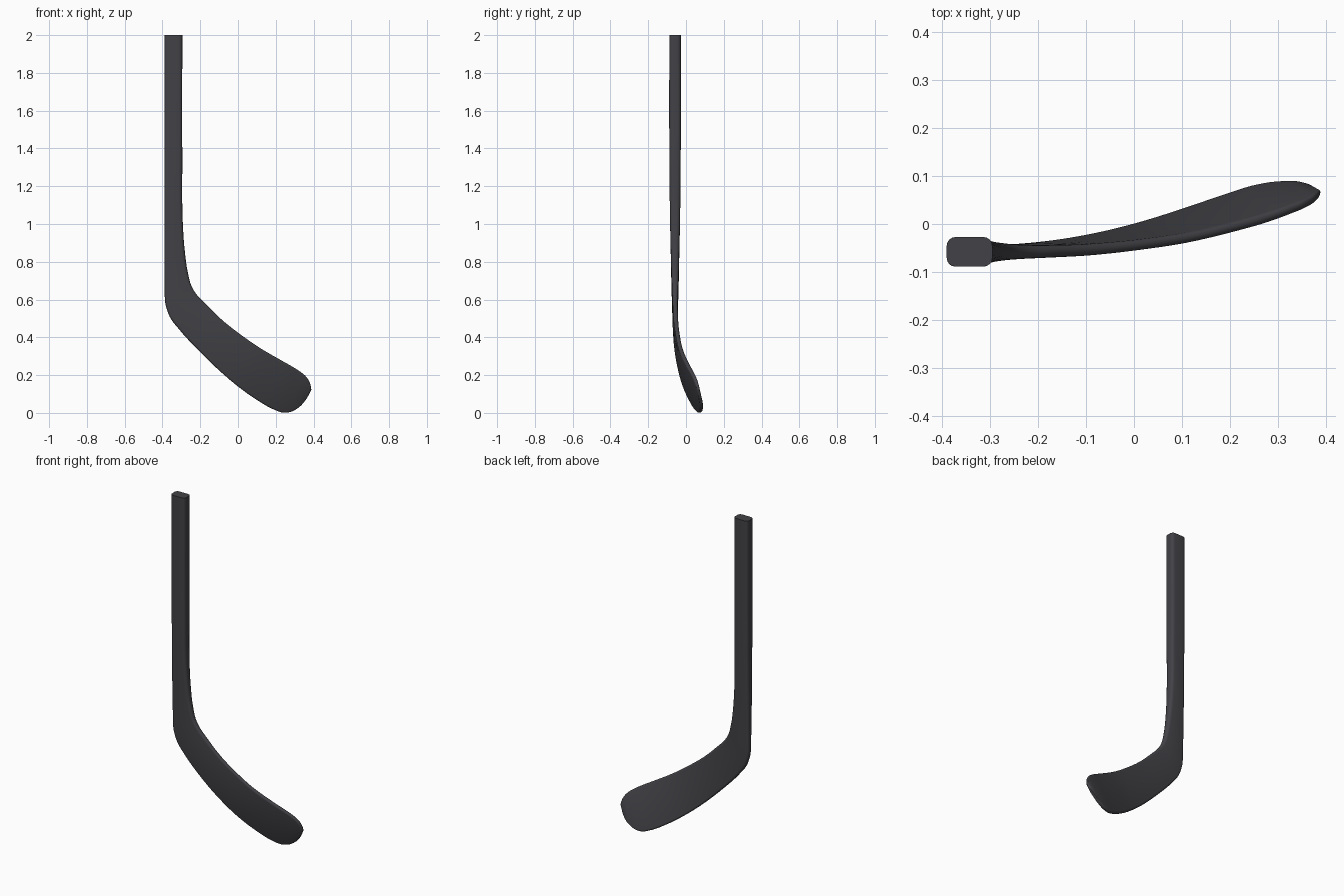
import bpy, bmesh, math
from mathutils import Vector

if "Cube" in bpy.data.objects:
    bpy.data.objects.remove(bpy.data.objects["Cube"])

# Sections: lower/left edge (x, y, z), upper/right edge (x, y, z), thickness
SECTIONS = [
    (-.390, -.058, 2.00, -.295, -.058, 2.00, .061),
    (-.390, -.058, 1.35, -.295, -.058, 1.35, .060),
    (-.390, -.058, 1.02, -.293, -.058, 1.02, .053),
    (-.390, -.058, .800, -.281, -.058, .850, .044),
    (-.388, -.058, .660, -.266, -.058, .745, .038),
    (-.384, -.058, .575, -.247, -.058, .673, .033),
    (-.362, -.058, .510, -.220, -.058, .628, .029),
    (-.310, -.057, .440, -.170, -.057, .575, .026),
    (-.203, -.049, .325, -.080, -.053, .488, .024),
    (-.100, -.032, .225, .020, -.043, .410, .022),
    (.000, -.008, .140, .114, -.029, .345, .022),
    (.114, .028, .060, .220, -.004, .283, .022),
    (.190, .054, .018, .280, .013, .249, .022),
    (.255, .074, .001, .328, .030, .219, .021),
    (.302, .081, .016, .360, .043, .192, .020),
    (.342, .081, .048, .380, .055, .160, .018),
    (.366, .075, .080, .387, .063, .133, .014),
    (.378, .070, .102, .388, .066, .122, .006),
]
STEPS, CORNER = 5, 5


def smooth_rows(rows):
    # Hermite interpolation, spaced by distance between section centres
    centre = [Vector([(r[i] + r[i + 3]) / 2 for i in range(3)]) for r in rows]
    t = [0]
    for a, b in zip(centre, centre[1:]):
        t.append(t[-1] + (b - a).length)
    n = len(rows)

    def slope(i, k):
        if i in (0, n - 1):
            j = min(i, n - 2)
            return (rows[j + 1][k] - rows[j][k]) / (t[j + 1] - t[j])
        h0, h1 = t[i] - t[i - 1], t[i + 1] - t[i]
        d0 = (rows[i][k] - rows[i - 1][k]) / h0
        d1 = (rows[i + 1][k] - rows[i][k]) / h1
        return (d0 * h1 + d1 * h0) / (h0 + h1)

    out = []
    for i in range(n - 1):
        h = t[i + 1] - t[i]
        for s in range(STEPS):
            u = s / STEPS
            out.append([(2*u**3 - 3*u*u + 1) * rows[i][k] + (u**3 - 2*u*u + u) * h * slope(i, k)
                        + (3*u*u - 2*u**3) * rows[i + 1][k] + (u**3 - u*u) * h * slope(i + 1, k)
                        for k in range(7)])
    out.append(list(rows[-1]))
    return out


def ring(row):
    # Rounded rectangle between the two edges
    a, b, th = Vector(row[:3]), Vector(row[3:6]), row[6]
    across = (b - a).normalized()
    y = Vector((0, 1, 0))
    normal = (y - across * y.dot(across)).normalized()
    w, h = (b - a).length / 2, th / 2
    r = min(.018, h * .9, w * .9)
    pts = []
    for q, (sx, sy) in enumerate([(1, 1), (-1, 1), (-1, -1), (1, -1)]):
        for c in range(CORNER):
            ang = (q + c / (CORNER - 1)) * math.pi / 2
            px = sx * (w - r) + r * math.cos(ang)
            py = sy * (h - r) + r * math.sin(ang)
            pts.append((a + b) / 2 + across * px + normal * py)
    return pts


# Shaft and curved blade as one continuous loft
bm = bmesh.new()
loops = [[bm.verts.new(p) for p in ring(r)] for r in smooth_rows(SECTIONS)]
for la, lb in zip(loops, loops[1:]):
    for i in range(len(la)):
        j = (i + 1) % len(la)
        bm.faces.new((la[i], la[j], lb[j], lb[i]))
bm.faces.new(loops[0])
bm.faces.new(loops[-1])
bmesh.ops.recalc_face_normals(bm, faces=bm.faces)
mesh = bpy.data.meshes.new("stick_shaft_and_blade")
bm.to_mesh(mesh)
bm.free()
stick = bpy.data.objects.new("stick_shaft_and_blade", mesh)
bpy.context.collection.objects.link(stick)

# Dark grey finish
mat = bpy.data.materials.new("dark_grey")
mat.diffuse_color = (.055, .055, .063, 1)
mat.use_nodes = True
mat.node_tree.nodes["Principled BSDF"].inputs["Base Color"].default_value = mat.diffuse_color
mesh.materials.append(mat)

bpy.context.view_layer.objects.active = stick
stick.select_set(True)
bpy.ops.object.shade_smooth_by_angle(angle=math.radians(40))
